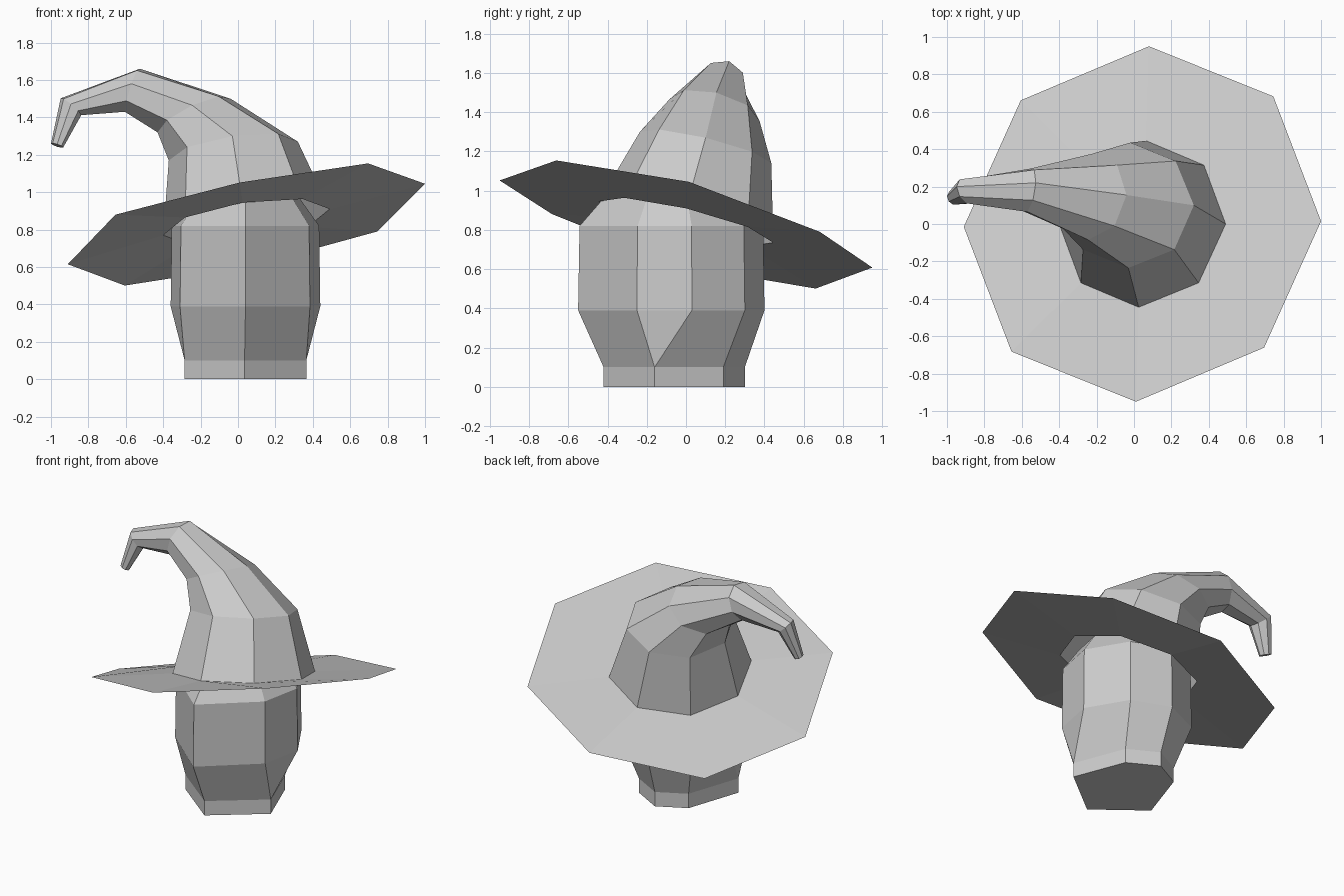
import bpy, bmesh, math
from mathutils import Vector

cube = bpy.data.objects.get("Cube")
if cube:
    bpy.data.objects.remove(cube)

grey = bpy.data.materials.new("plain grey")
grey.use_nodes = True
colour = (0.6, 0.6, 0.6, 1)
grey.diffuse_color = colour
grey.node_tree.nodes["Principled BSDF"].inputs["Base Color"].default_value = colour


def tilted_ring(centre, across, along, sides=8):
    """Corners of a slanted ellipse given by its centre and two half axes."""
    c, a, b = Vector(centre), Vector(across), Vector(along)
    turns = [math.tau * k / sides for k in range(sides)]
    return [c + a * math.cos(t) + b * math.sin(t) for t in turns]


def loft(name, rings, cap_start=False, cap_end=False):
    """Skin equal-sized rings; corners that coincide are merged."""
    bm = bmesh.new()
    loops = [[bm.verts.new(p) for p in ring] for ring in rings]
    for low, high in zip(loops, loops[1:]):
        for i in range(len(low)):
            j = (i + 1) % len(low)
            bm.faces.new((low[i], low[j], high[j], high[i]))
    if cap_start:
        bm.faces.new(loops[0][::-1])
    if cap_end:
        bm.faces.new(loops[-1])
    bmesh.ops.remove_doubles(bm, verts=bm.verts, dist=0.001)
    bmesh.ops.recalc_face_normals(bm, faces=bm.faces)
    mesh = bpy.data.meshes.new(name)
    bm.to_mesh(mesh)
    bm.free()
    mesh.materials.append(grey)
    obj = bpy.data.objects.new(name, mesh)
    bpy.context.collection.objects.link(obj)
    return obj


# Drooping hat crown, lofted along its bend
band = tilted_ring((0.045, 0, 0.84), (0.445, 0, 0.07), (0.02, 0.445, -0.105))
loft("hat_crown", [
    band,
    tilted_ring((-0.025, 0.1, 1.22), (0.345, 0, 0.05), (0.005, 0.335, -0.08)),
    tilted_ring((-0.235, 0.145, 1.41), (0.195, 0.01, 0.09), (0.01, 0.23, -0.055)),
    tilted_ring((-0.565, 0.18, 1.545), (0.04, 0.04, 0.115), (0.005, 0.115, -0.035)),
    tilted_ring((-0.893, 0.175, 1.457), (-0.055, 0.025, 0.045), (0, 0.065, -0.015)),
    tilted_ring((-0.967, 0.138, 1.25), (-0.033, 0.01, 0.01), (0, 0.035, -0.007)),
], cap_end=True)

# Wide tilted brim, slightly warped at its corners
edge = tilted_ring((0.045, 0, 0.83), (0.955, 0.015, 0.215), (0.035, 0.95, -0.222))
for corner, warp in zip(edge, (0, -0.035, 0, -0.02, 0, 0.045, 0, 0.015)):
    corner.z += warp
brim = loft("hat_brim", [band, edge])
if sum(f.normal.z for f in brim.data.polygons) < 0:
    brim.data.flip_normals()

# Head: irregular octagon narrowing to a six-sided neck
head = [(0.04, -0.55), (0.385, -0.25), (0.44, 0.03), (0.28, 0.3),
        (0.02, 0.4), (-0.24, 0.28), (-0.36, 0.03), (-0.31, -0.25)]
neck = [(0.035, -0.42), (0.365, -0.16), (0.365, -0.16), (0.23, 0.19),
        (0.03, 0.3), (-0.16, 0.2), (-0.285, -0.17), (-0.285, -0.17)]


def level(outline, z, scale=1.0):
    cx, cy = 0.04, -0.06
    return [(cx + (x - cx) * scale, cy + (y - cy) * scale, z) for x, y in outline]


loft("head", [
    level(neck, 0), level(neck, 0.1), level(head, 0.39),
    level(head, 0.82, 0.985), level(head, 0.97, 0.72), level(head, 1.05, 0.4),
], cap_start=True, cap_end=True)
